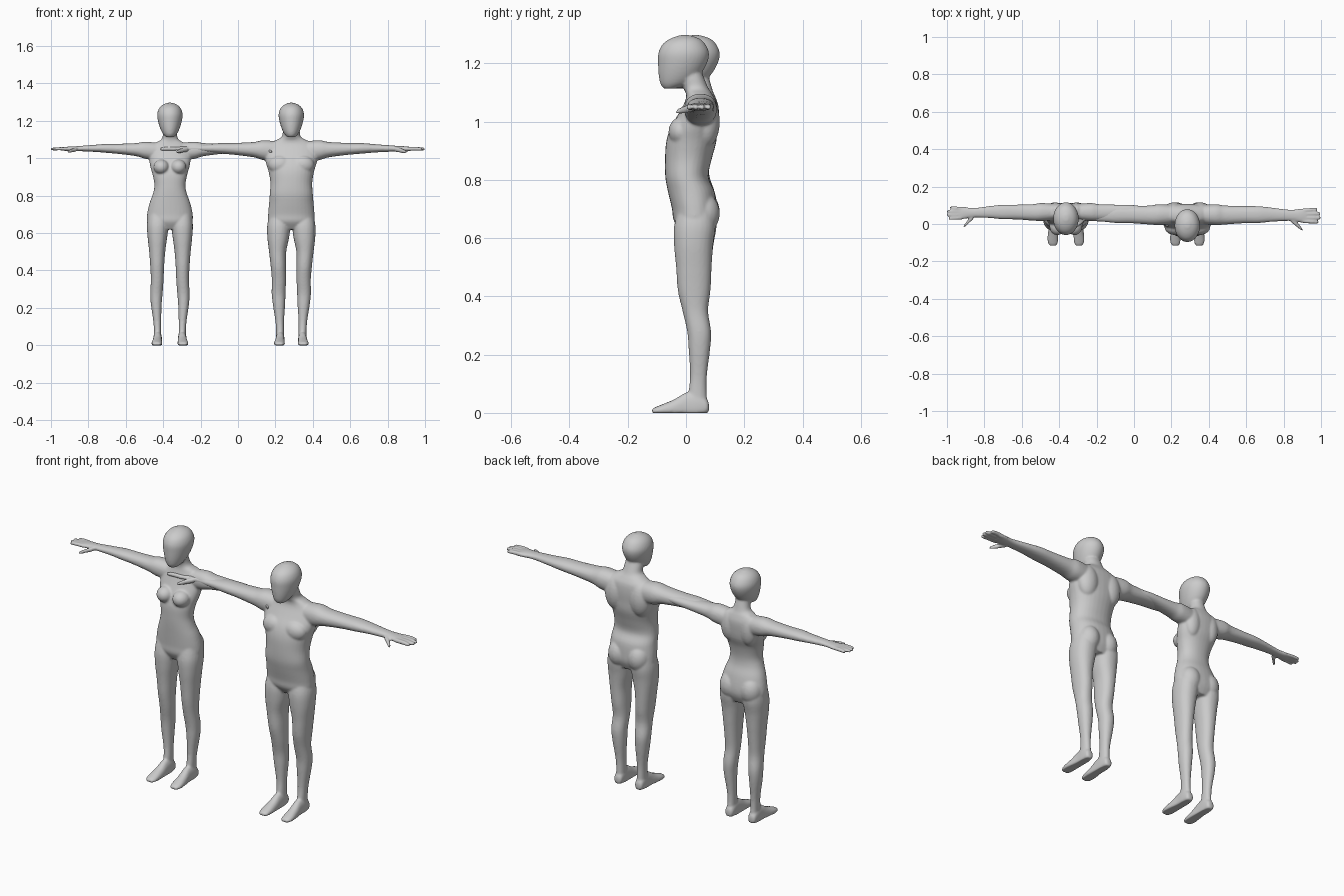
import bpy, bmesh, math
from mathutils import Matrix

grey = bpy.data.materials.new("plain grey")
grey.diffuse_color = (0.6, 0.6, 0.6, 1)


def spline(rows, steps=4):
    """Smooth curve through the rows (Catmull-Rom on every column)."""
    out = []
    for i in range(len(rows) - 1):
        a, b = rows[max(i - 1, 0)], rows[i]
        c, d = rows[i + 1], rows[min(i + 2, len(rows) - 1)]
        for s in range(steps):
            t = s / steps
            out.append([0.5 * (2 * q + (r - p) * t + (2 * p - 5 * q + 4 * r - u) * t * t
                               + (3 * q - p - 3 * r + u) * t ** 3)
                        for p, q, r, u in zip(a, b, c, d)])
    return out + [list(rows[-1])]


def loft(bm, rows, axis, sx=1, n=24, power=2.2):
    """Closed tube along an axis; row = (position, centre a, centre b, radius a, radius b)."""
    rings = []
    for t, a, b, ra, rb in spline(rows):
        ring = []
        for k in range(n):
            w = 2 * math.pi * k / n
            c, s = math.cos(w), math.sin(w)
            u = a + ra * math.copysign(abs(c) ** (2 / power), c)
            v = b + rb * math.copysign(abs(s) ** (2 / power), s)
            x, y, z = {"x": (t, u, v), "y": (u, t, v), "z": (u, v, t)}[axis]
            ring.append(bm.verts.new((sx * x, y, max(z, 0))))
        rings.append(ring)
    faces = [bm.faces.new(rings[0]), bm.faces.new(rings[-1])]
    for p, q in zip(rings, rings[1:]):
        for k in range(n):
            j = (k + 1) % n
            faces.append(bm.faces.new((p[k], p[j], q[j], q[k])))
    bmesh.ops.recalc_face_normals(bm, faces=faces)


def ball(bm, centre, radii):
    m = Matrix.Translation(centre) @ Matrix.Diagonal((*radii, 1))
    bmesh.ops.create_uvsphere(bm, u_segments=24, v_segments=16, radius=1, matrix=m)


def arm(bm, sx, length, dy, thick):
    """Arm, palm, four fingers and thumb, reaching out sideways."""
    def part(rows):
        loft(bm, [(x * length, y + dy, z, ry * thick, rz * thick)
                  for x, y, z, ry, rz in rows], "x", sx)
    part([(.07, .05, 1.035, .05, .055), (.15, .05, 1.043, .056, .053), (.20, .048, 1.046, .051, .041),
          (.30, .05, 1.05, .046, .032), (.38, .05, 1.053, .045, .028), (.45, .05, 1.053, .038, .022),
          (.53, .047, 1.052, .031, .017), (.57, .046, 1.051, .031, .015),
          (.61, .045, 1.05, .038, .014), (.637, .043, 1.05, .037, .011)])
    for i, tip in enumerate((.695, .712, .714, .702)):
        y = .044 + (1.5 - i) * .0195 * thick
        spread = (1.5 - i) * .003
        part([(.62, y, 1.05, .010, .011), (.66, y + spread / 2, 1.051, .010, .0105),
              (tip - .008, y + spread, 1.049, .0085, .009), (tip, y + spread, 1.048, .005, .005)])
    part([(.555, .025, 1.048, .016, .013), (.58, .003, 1.043, .014, .013),
          (.602, -.018, 1.037, .011, .011), (.615, -.03, 1.033, .006, .007)])


def foot(bm, sx, x):
    loft(bm, [(.079, x, .018, .012, .015), (.07, x, .022, .021, .028), (.04, x, .025, .024, .05),
              (0, x, .02, .024, .05), (-.04, x + .002, .012, .027, .035),
              (-.08, x + .004, .008, .029, .022), (-.105, x + .004, .006, .025, .014),
              (-.117, x + .003, .005, .016, .008)], "y", sx)


def figure(name, cx, torso, leg, foot_x, head_y, arm_args, bulges):
    bm = bmesh.new()
    # torso with neck
    loft(bm, [(z, 0, y, rx, ry) for z, y, rx, ry in torso], "z", n=32)
    # egg-shaped head without a face
    head = [(1.113, -.052, .020, .020), (1.13, -.034, .037, .050), (1.16, -.019, .052, .071),
            (1.20, -.008, .064, .084), (1.235, -.004, .068, .087), (1.265, -.003, .059, .074),
            (1.285, 0, .040, .050), (1.297, 0, .012, .015)]
    loft(bm, [(z, 0, y + head_y, rx, ry) for z, y, rx, ry in head], "z", n=32, power=2)
    for sx in (-1, 1):
        loft(bm, leg, "z", sx)
        foot(bm, sx, foot_x)
        arm(bm, sx, *arm_args)
        # chest, shoulder blades, buttocks
        for (x, y, z), radii in bulges:
            ball(bm, (sx * x, y, z), radii)
    me = bpy.data.meshes.new(name)
    bm.to_mesh(me)
    bm.free()
    me.materials.append(grey)
    ob = bpy.data.objects.new(name, me)
    ob.location.x = cx
    bpy.context.collection.objects.link(ob)
    # fuse the parts into one skin
    fuse = ob.modifiers.new("fuse", "REMESH")
    fuse.mode = "VOXEL"
    fuse.voxel_size = 0.005
    fuse.use_smooth_shade = True
    soft = ob.modifiers.new("soften", "SMOOTH")
    soft.factor = 0.5
    soft.iterations = 7


# broad-shouldered figure on the right
figure(
    "male_figure", .285,
    torso=[(.62, .035, .09, .05), (.66, .03, .122, .072), (.70, .028, .124, .076), (.76, .018, .119, .08),
           (.81, .003, .115, .074), (.87, .008, .112, .08), (.93, .018, .122, .086),
           (.98, .027, .137, .08), (1.03, .042, .145, .066), (1.07, .05, .13, .053),
           (1.095, .045, .085, .045), (1.115, .034, .051, .043), (1.15, .02, .045, .042),
           (1.18, .01, .04, .04)],
    leg=[(.70, .062, .035, .055, .062), (.64, .067, .03, .062, .071), (.575, .070, .026, .058, .067),
         (.5, .073, .027, .046, .061), (.42, .069, .028, .041, .056), (.35, .066, .032, .038, .044),
         (.28, .068, .045, .037, .041), (.22, .066, .046, .033, .037), (.13, .062, .043, .023, .029),
         (.07, .060, .040, .021, .031), (.02, .060, .042, .022, .032)],
    foot_x=.060, head_y=-.004, arm_args=(1, 0, 1),
    bulges=[((.06, -.018, .965), (.062, .042, .05)), ((.07, .068, 1.0), (.058, .048, .09)),
            ((.056, .058, .685), (.056, .058, .07))])

# slim-waisted figure on the left
figure(
    "female_figure", -.364,
    torso=[(.62, .04, .08, .05), (.66, .038, .118, .07), (.70, .038, .122, .072), (.76, .03, .109, .068),
           (.81, .02, .091, .061), (.855, .018, .083, .06), (.91, .024, .092, .064),
           (.96, .04, .106, .066), (1.01, .054, .112, .058), (1.05, .062, .106, .05),
           (1.08, .062, .08, .041), (1.10, .058, .047, .036), (1.13, .05, .037, .035),
           (1.17, .04, .035, .034)],
    leg=[(.70, .062, .04, .055, .062), (.64, .065, .035, .058, .07), (.575, .067, .03, .052, .064),
         (.5, .068, .03, .043, .057), (.42, .068, .03, .037, .05), (.35, .068, .034, .034, .042),
         (.28, .072, .045, .033, .04), (.22, .073, .046, .029, .036), (.13, .068, .043, .021, .028),
         (.07, .066, .040, .019, .030), (.02, .066, .042, .020, .032)],
    foot_x=.066, head_y=.033, arm_args=(.893, .014, .86),
    bulges=[((.046, -.012, .953), (.042, .048, .04)), ((.055, .078, 1.01), (.045, .037, .08)),
            ((.058, .06, .69), (.057, .056, .07))])
